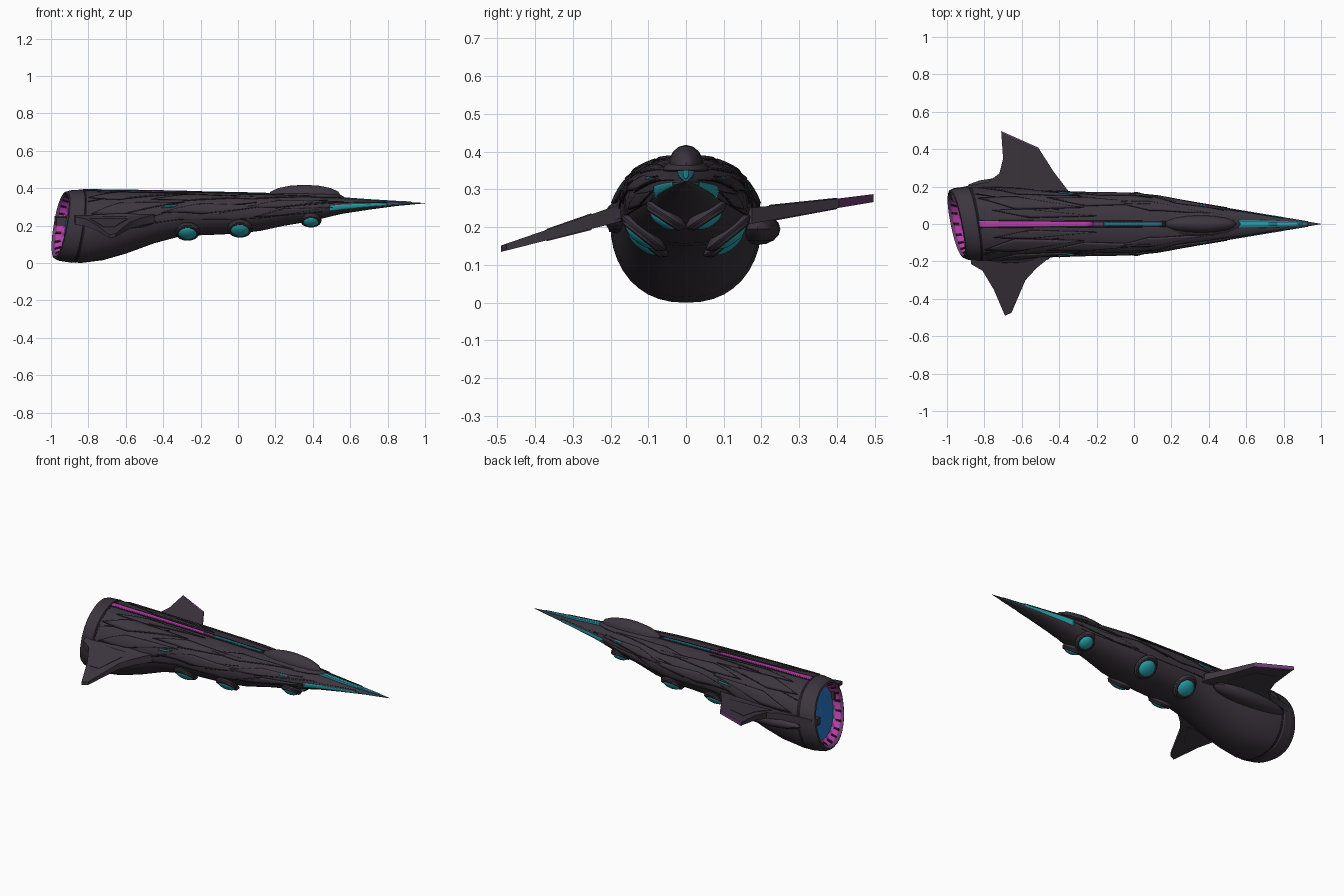
import bpy, bmesh, math
from mathutils import Vector

if "Cube" in bpy.data.objects:
    bpy.data.objects.remove(bpy.data.objects["Cube"])


def material(name, r, g, b):
    m = bpy.data.materials.new(name)
    m.use_nodes = True
    m.diffuse_color = (r, g, b, 1)
    m.node_tree.nodes["Principled BSDF"].inputs["Base Color"].default_value = (r, g, b, 1)
    return m


HULL = material("dark_plum_hull", .046, .036, .049)
SEAM = material("black_seam", .014, .011, .016)
MAGENTA = material("magenta_glow", .5, .045, .42)
PURPLE = material("dim_purple", .16, .045, .17)
TEAL = material("teal_glow", .022, .38, .43)
DEEP = material("deep_teal", .02, .17, .24)
BLUE = material("blue_core", .025, .2, .6)


def add(name, bm, mats, smooth=30):
    bmesh.ops.recalc_face_normals(bm, faces=bm.faces)
    me = bpy.data.meshes.new(name)
    bm.to_mesh(me)
    bm.free()
    ob = bpy.data.objects.new(name, me)
    bpy.context.collection.objects.link(ob)
    for m in mats:
        me.materials.append(m)
    bpy.ops.object.select_all(action='DESELECT')
    ob.select_set(True)
    bpy.context.view_layer.objects.active = ob
    bpy.ops.object.shade_smooth_by_angle(angle=math.radians(smooth))
    return ob


# Hull stations: x, top, bottom, half width
STATIONS = [(-.95, .385, .02, .185), (-.9, .39, .008, .196), (-.82, .39, 0, .2), (-.72, .388, .015, .196),
            (-.6, .387, .05, .188), (-.45, .384, .105, .175), (-.3, .381, .145, .167), (-.15, .377, .15, .165),
            (0, .374, .157, .162), (.12, .371, .172, .152), (.25, .368, .2, .125), (.4, .362, .225, .1),
            (.55, .348, .262, .075), (.7, .337, .285, .05), (.85, .328, .305, .026), (1, .321, .319, .001)]


def station(x):
    x = max(-.95, min(1, x))
    for a, b in zip(STATIONS, STATIONS[1:]):
        if x <= b[0]:
            f = (x - a[0]) / (b[0] - a[0])
            return [p + (q - p) * f for p, q in zip(a[1:], b[1:])]


def surface(x, deg, scale=1.0):
    """Point on the hull; deg runs from the top towards +y."""
    top, low, w = station(x)
    mid = low + .54 * (top - low)
    s, c = math.sin(math.radians(deg)), math.cos(math.radians(deg))
    y = math.copysign(abs(s) ** .87, s) * w * scale
    z = mid + (top - mid if c > 0 else mid - low) * math.copysign(abs(c) ** .95, c) * scale
    k = max(0, min(1, (-.7 - x) / .2))           # slanted tail
    return Vector((x + k * (.17 * (z - .2) - .2 * y), y, z))


def loft(name, rings, mats, rule=lambda i, j: 0, n=40, cap=True):
    bm = bmesh.new()
    rows = [[bm.verts.new(surface(x, 360 * j / n, s)) for j in range(n)] for x, s in rings]
    for i, (a, b) in enumerate(zip(rows, rows[1:])):
        for j in range(n):
            f = bm.faces.new((a[j], a[(j + 1) % n], b[(j + 1) % n], b[j]))
            f.material_index = rule(i, j)
    if cap:
        f = bm.faces.new(rows[-1])
        f.material_index = len(mats) - 1
    return add(name, bm, mats)


def plate(name, corners, height, mat, nu=16, nv=5):
    """Panel draped over the hull between four (x, deg) corners."""
    a, b, c, d = [Vector(p) for p in corners]
    bm = bmesh.new()
    g = []
    for i in range(nu + 1):
        u = i / nu
        p, q = a.lerp(b, u), d.lerp(c, u)
        g.append([bm.verts.new(surface(*p.lerp(q, j / nv))) for j in range(nv + 1)])
    for i in range(nu):
        for j in range(nv):
            bm.faces.new((g[i][j], g[i + 1][j], g[i + 1][j + 1], g[i][j + 1]))
    ob = add(name, bm, [mat])
    m = ob.modifiers.new("thickness", 'SOLIDIFY')
    m.thickness, m.offset = 2 * height, 0


def both(name, corners, height, mat, nu=16, nv=5):
    for side, s in (("left", 1), ("right", -1)):
        plate(f"{name}_{side}", [(x, s * d) for x, d in corners], height, mat, nu, nv)


def ellipsoid(name, loc, size, mat, normal=None, segs=24):
    bm = bmesh.new()
    bmesh.ops.create_uvsphere(bm, u_segments=segs, v_segments=segs // 2, radius=1)
    for v in bm.verts:
        v.co = Vector([p * q for p, q in zip(v.co, size)])
    ob = add(name, bm, [mat], 40)
    ob.location = loc
    if normal:
        ob.rotation_euler = normal.to_track_quat('Z', 'X').to_euler()


# Main hull, collar and engine nozzle
loft("hull", [(s[0], 1) for s in STATIONS[1:]], [HULL])
loft("tail_collar", [(-.855, .99), (-.862, 1.015), (-.925, 1.01), (-.948, .98)], [HULL], cap=False)
loft("collar_groove", [(-.845, .99), (-.845, 1.006), (-.858, 1.006)], [SEAM], cap=False)
loft("engine_nozzle", [(-.948, .98), (-.952, .93), (-.935, .86), (-.905, .78), (-.895, .74), (-.9, .6)],
     [HULL, MAGENTA, PURPLE, SEAM, BLUE],
     lambda i, j: (0, 2, 1, 1 if j % 2 else 2, 4)[i])
for k in range(20):
    a, d = 360 * k / 20, 2
    bm = bmesh.new()
    prof = [(-.945, .95), (-.935, .83), (-.91, .76), (-.905, .88)]
    l, r = [[bm.verts.new(surface(x, a + t, s)) for x, s in prof] for t in (-d, d)]
    bm.faces.new(l)
    bm.faces.new(r)
    for i in range(4):
        bm.faces.new((l[i], l[(i + 1) % 4], r[(i + 1) % 4], r[i]))
    add(f"nozzle_vane_{k + 1}", bm, [SEAM])

# Overlapping spear shaped armour, each with a black edge below it
ARMOUR = [("shoulder_rear", -.82, -.28, 34, 12), ("shoulder_mid", -.45, .1, 44, 11),
          ("shoulder_front", -.1, .42, 36, 11), ("flank_rear", -.8, -.3, 68, 12),
          ("flank_mid", -.4, .2, 80, 13), ("flank_front", .05, .55, 70, 13),
          ("chine_front", .1, .5, 100, 9), ("dorsal_rear", -.75, -.2, 15, 6)]
for name, x0, x1, deg, half in ARMOUR:
    m = x0 + (x1 - x0) * .35
    for tag, grow, h, mat in (("seam", 1, .003, SEAM), ("armour", 0, .006, HULL)):
        e, w = .015 * grow, half + 1.3 * grow
        both(f"{name}_{tag}", [(x0 - e, deg + w * .5), (m, deg + w), (x1 + e, deg - w * .4), (m, deg - w)],
             h, mat)

# Thin panel cuts
CUTS = [(-.84, 50, -.4, 22), (-.84, 84, -.5, 56), (-.3, 58, .25, 26), (-.55, 96, .1, 62),
        (-.1, 92, .48, 54), (.2, 86, .8, 60), (-.45, 104, .45, 112)]
for k, (x0, d0, x1, d1) in enumerate(CUTS):
    both(f"panel_cut_{k + 1}", [(x0, d0), (x1, d1), (x1, d1 + 1.3), (x0, d0 + 1.3)], .0035, SEAM, 20, 1)

# Glowing strips
plate("spine_channel", [(-.86, -4.5), (.17, -4.5), (.17, 4.5), (-.86, 4.5)], .003, SEAM, 24)
plate("spine_glow_rear", [(-.85, -3), (-.22, -2.4), (-.22, 2.4), (-.85, 3)], .006, MAGENTA)
plate("spine_glow_fade", [(-.22, -2), (-.16, -2), (-.16, 2), (-.22, 2)], .0055, PURPLE, 4)
plate("spine_glow_front", [(-.16, -2.2), (.15, -2.2), (.15, 2.2), (-.16, 2.2)], .0055, DEEP)
plate("nose_glow", [(.55, -14), (.93, -30), (.93, 30), (.55, 14)], .003, DEEP)
plate("nose_glow_line", [(.56, -4.5), (.9, -9), (.9, 9), (.56, 4.5)], .0045, TEAL)
both("nose_side_glow", [(.49, 88), (.8, 78), (.8, 112), (.49, 116)], .003, TEAL)
both("nose_side_tail", [(.8, 82), (.93, 82), (.93, 108), (.8, 108)], .002, DEEP)
both("cheek_light", [(.35, 62), (.4, 62), (.4, 68), (.35, 68)], .008, DEEP)
both("flank_light", [(-.39, 70), (-.32, 70), (-.34, 75), (-.41, 75)], .0075, DEEP)
plate("tail_light", [(-.8, -92), (-.7, -88), (-.7, -91), (-.8, -96)], .006, PURPLE)

# Canopy hump
ellipsoid("canopy", (.355, 0, .36), (.195, .048, .058), HULL, segs=16)
ellipsoid("canopy_base", (.34, 0, .352), (.23, .065, .027), HULL, segs=16)

# Underside lift pods
PODS = [(.39, 152, .55, -.84, .8), (.01, 139, .62, -.78, .95), (-.27, 144, .62, -.78, .95)]
for k, (x, deg, ny, nz, size) in enumerate(PODS):
    for side, s in (("left", 1), ("right", -1)):
        p = surface(x, s * deg)
        n = Vector((0, s * ny, nz))
        ellipsoid(f"pod_cowl_{side}_{k + 1}", p, (.078 * size, .07 * size, .02), HULL, n)
        bpy.ops.mesh.primitive_torus_add(major_segments=24, minor_segments=8, major_radius=.057 * size,
                                         minor_radius=.01, location=p + n * .008,
                                         rotation=n.to_track_quat('Z', 'X').to_euler())
        ring = bpy.context.object
        ring.name = f"pod_ring_{side}_{k + 1}"
        ring.data.materials.append(HULL)
        ellipsoid(f"pod_dome_{side}_{k + 1}", p + n * .008, (.055 * size, .055 * size, .024), TEAL, n)


def fin(name, outline, z0, slope, root, tip, mat):
    """Blade from an (x, y) outline, thinning outwards."""
    bm = bmesh.new()
    layers = []
    for s in (1, -1):
        row = []
        for x, y in outline:
            t = min(1, max(0, (abs(y) - .15) / .35))
            row.append(bm.verts.new((x, y, z0 + slope * y + s * (root + (tip - root) * t))))
        layers.append(row)
        bm.faces.new(row)
    a, b = layers
    for i in range(len(a)):
        j = (i + 1) % len(a)
        bm.faces.new((a[i], a[j], b[j], b[i]))
    add(name, bm, [mat])


# Side fins, unequal in plan and leaning the same way
fin("left_fin", [(-.97, .12), (-.98, .165), (-.96, .19), (-.78, .225), (-.72, .27), (-.7, .35),
                 (-.71, .495), (-.51, .405), (-.43, .28), (-.35, .175), (-.35, .12)],
    .205, .145, .022, .009, HULL)
fin("left_fin_edge", [(-.711, .497), (-.509, .407), (-.511, .401), (-.71, .489)], .205, .145, .018, .0105, PURPLE)
fin("left_fin_panel", [(-.72, .22), (-.67, .3), (-.66, .4), (-.55, .37), (-.46, .24)], .205, .145, .025, .011, HULL)
fin("right_fin", [(-.88, -.14), (-.87, -.215), (-.81, -.25), (-.75, -.35), (-.69, -.49), (-.655, -.475),
                  (-.58, -.3), (-.52, -.235), (-.44, -.17), (-.44, -.14)],
    .29, .3, .024, .008, HULL)
fin("right_fin_panel", [(-.79, -.25), (-.72, -.37), (-.66, -.37), (-.59, -.25)], .29, .3, .027, .01, HULL)
ellipsoid("left_fin_fairing", (-.65, .19, .195), (.25, .06, .042), HULL, segs=16)
ellipsoid("right_fin_fairing", (-.66, -.172, .225), (.22, .045, .045), HULL, segs=16)
